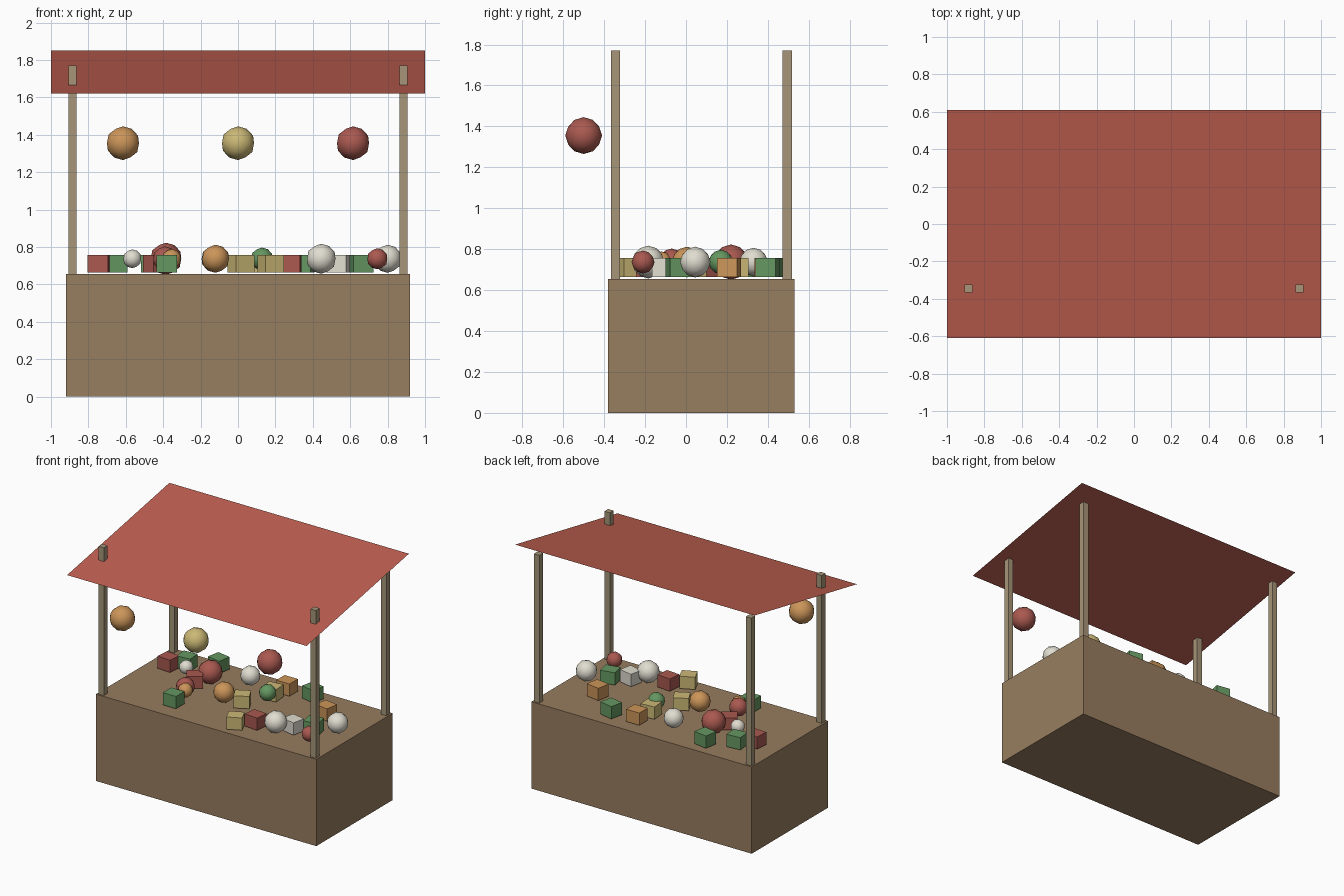
import bpy
from math import radians, atan2, hypot

if "Cube" in bpy.data.objects:
    bpy.data.objects.remove(bpy.data.objects["Cube"])

# Palette
COLORS = {
    "counter_wood": (0.31, 0.205, 0.115), "post_wood": (0.38, 0.30, 0.19),
    "canopy_cloth": (0.52, 0.115, 0.08), "red": (0.40, 0.10, 0.08),
    "orange": (0.60, 0.30, 0.10), "yellow": (0.60, 0.48, 0.18),
    "green": (0.13, 0.31, 0.12), "white": (0.75, 0.72, 0.63),
}
MATS = {}
for key, rgb in COLORS.items():
    MATS[key] = bpy.data.materials.new(key)
    MATS[key].diffuse_color = (*rgb, 1)


def finish(name, color):
    ob = bpy.context.object
    ob.name = name
    ob.data.materials.append(MATS[color])
    return ob


def box(name, color, center, size, turn=0):
    bpy.ops.mesh.primitive_cube_add(size=1, location=center,
                                    rotation=(0, 0, radians(turn)))
    bpy.context.object.scale = size
    return finish(name, color)


def ball(name, color, center, radius):
    bpy.ops.mesh.primitive_ico_sphere_add(subdivisions=2, radius=radius, location=center)
    bpy.ops.object.shade_smooth()
    return finish(name, color)


# Counter
box("counter", "counter_wood", (0, 0.075, 0.3275), (1.84, 0.91, 0.655))

# Four corner posts; the front pair pokes through the canopy
for depth, y in (("front", -0.345), ("back", 0.495)):
    for side, x in (("left", -0.885), ("right", 0.885)):
        box(f"{depth}_{side}_post", "post_wood", (x, y, 1.2125), (0.045, 0.045, 1.115))

# Sloping canopy, a single sheet
run, rise = 1.22, 0.23
bpy.ops.mesh.primitive_plane_add(size=1, location=(0, 0, 1.735),
                                 rotation=(atan2(rise, run), 0, 0))
bpy.context.object.scale = (2, hypot(run, rise), 1)
finish("canopy", "canopy_cloth")

# Hanging lanterns in front
for x, color in ((-0.615, "orange"), (0, "yellow"), (0.615, "red")):
    ball("hanging_lantern", color, (x, -0.5, 1.355), 0.09)

# Boxed goods: colour, x, y, turn
for color, x, y, turn in (
    ("red", -0.745, 0.235, -5), ("green", -0.65, 0.32, 5),
    ("green", -0.455, 0.42, -10), ("red", -0.435, 0.105, 35),
    ("green", -0.38, -0.225, 0), ("yellow", 0.015, 0.03, 28),
    ("yellow", 0.115, 0.25, 5), ("orange", 0.14, 0.385, 0),
    ("green", 0.345, 0.40, -12), ("orange", 0.59, 0.21, -10),
    ("yellow", 0.175, -0.28, 25), ("red", 0.28, -0.19, -5),
    ("white", 0.535, -0.105, -12), ("green", 0.66, -0.04, 12),
):
    box("boxed_good", color, (x, y, 0.71), (0.11, 0.10, 0.093), turn)

# Round goods: colour, x, y, radius
for color, x, y, r in (
    ("white", -0.565, 0.19, 0.05), ("red", -0.385, 0.22, 0.086),
    ("red", -0.39, -0.07, 0.066), ("orange", -0.355, -0.12, 0.052),
    ("orange", -0.12, 0.005, 0.075), ("white", -0.128, 0.33, 0.07),
    ("green", 0.128, 0.17, 0.06), ("white", 0.445, -0.185, 0.08),
    ("white", 0.80, 0.045, 0.075), ("red", 0.745, -0.21, 0.056),
):
    ball("round_good", color, (x, y, 0.737), r)

for m in bpy.data.materials:
    if m.users and not m.is_grease_pencil:
        m.use_nodes = True
        m.node_tree.nodes["Principled BSDF"].inputs["Base Color"].default_value = m.diffuse_color
